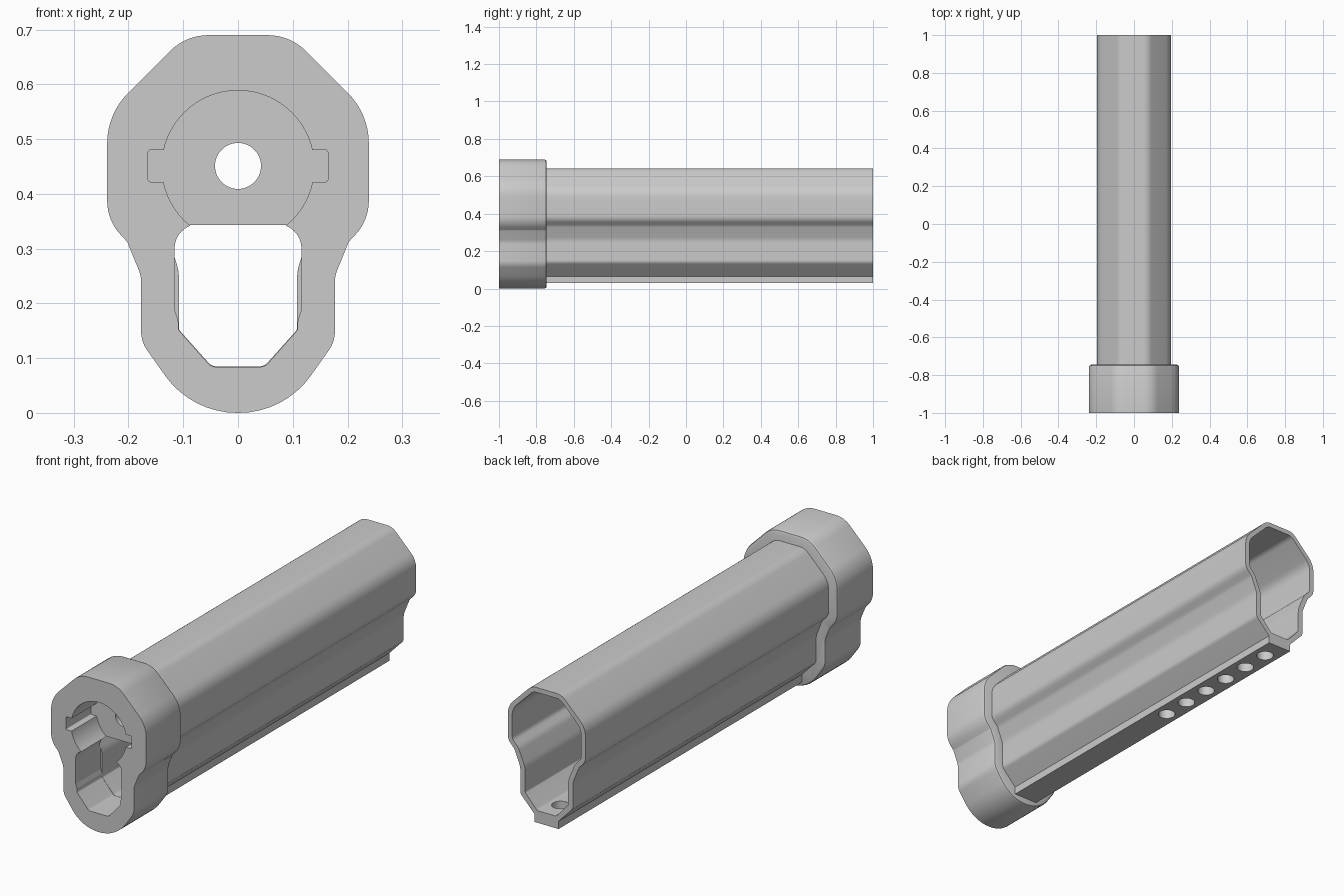
import bpy, bmesh, math
from mathutils import Vector, Matrix

if "Cube" in bpy.data.objects:
    bpy.data.objects.remove(bpy.data.objects["Cube"], do_unlink=True)

FRONT, SEAT, SHOULDER, BACK = -1.0, -0.82, -0.745, 1.0

grey = bpy.data.materials.new("plain_grey")
grey.use_nodes = True
grey.diffuse_color = (0.6, 0.6, 0.6, 1)
grey.node_tree.nodes["Principled BSDF"].inputs["Base Color"].default_value = (0.6, 0.6, 0.6, 1)


def outline(half, steps=8):
    """Mirror the (x, z, radius) corners and round each one with an arc."""
    corners = half + [(-x, z, r) for x, z, r in reversed(half)]
    points = []
    for i, (x, z, r) in enumerate(corners):
        p = Vector((x, z))
        if r == 0:
            points.append(p)
            continue
        a = (Vector(corners[i - 1][:2]) - p).normalized()
        b = (Vector(corners[(i + 1) % len(corners)][:2]) - p).normalized()
        half_angle = a.angle(b) / 2
        centre = p + (a + b).normalized() * (r / math.sin(half_angle))
        reach = r / math.tan(half_angle)
        start, end = p + a * reach - centre, p + b * reach - centre
        sweep = math.pi - 2 * half_angle
        for k in range(steps + 1):
            t = k / steps
            arm = start * math.sin((1 - t) * sweep) + end * math.sin(t * sweep)
            points.append(centre + arm / math.sin(sweep))
    return points


def make_object(name, bm):
    bmesh.ops.recalc_face_normals(bm, faces=bm.faces)
    mesh = bpy.data.meshes.new(name)
    bm.to_mesh(mesh)
    bm.free()
    mesh.materials.append(grey)
    obj = bpy.data.objects.new(name, mesh)
    bpy.context.collection.objects.link(obj)
    return obj


def prism(name, points, y0, y1, bevel=0):
    """Extrude an x-z outline along y, with an optional bevel on the far rim."""
    bm = bmesh.new()
    near = [bm.verts.new((p.x, y0, p.y)) for p in points]
    far = [bm.verts.new((p.x, y1, p.y)) for p in points]
    bm.faces.new(near)
    cap = bm.faces.new(far)
    for i in range(len(points)):
        bm.faces.new((near[i - 1], near[i], far[i], far[i - 1]))
    if bevel:
        bmesh.ops.recalc_face_normals(bm, faces=bm.faces)
        bmesh.ops.bevel(bm, geom=list(cap.edges), offset=bevel, segments=2,
                        profile=0.5, affect='EDGES')
    return make_object(name, bm)


def cylinder(name, radius, depth, location, axis, sides=48):
    bm = bmesh.new()
    matrix = Matrix.Translation(location) @ Matrix.Rotation(math.pi / 2 if axis == 'Y' else 0, 4, 'X')
    bmesh.ops.create_cone(bm, cap_ends=True, segments=sides, radius1=radius,
                          radius2=radius, depth=depth, matrix=matrix)
    return make_object(name, bm)


def cut(obj, cutter):
    """Subtract the cutter, then throw it away."""
    cutter.hide_render = True
    mod = obj.modifiers.new("cut", 'BOOLEAN')
    mod.operation, mod.solver, mod.object = 'DIFFERENCE', 'EXACT', cutter
    bpy.context.view_layer.objects.active = obj
    bpy.ops.object.modifier_apply(modifier=mod.name)
    bpy.data.objects.remove(cutter, do_unlink=True)


# Cross-sections, right half from top to bottom
collar_half = [(0.095, 0.69, 0.1), (0.239, 0.546, 0.13), (0.239, 0.352, 0.09),
               (0.202, 0.312, 0.02), (0.177, 0.25, 0.06), (0.177, 0.13, 0.06),
               (0.085, 0, 0.162)]
tube_half = [(0.075, 0.643, 0.06), (0.195, 0.523, 0.09), (0.195, 0.37, 0.05),
             (0.162, 0.335, 0.05), (0.132, 0.26, 0.08), (0.132, 0.14, 0.03),
             (0.06, 0.065, 0), (0.06, 0.03, 0)]
bore_half = [(0.067, 0.621, 0.04), (0.173, 0.515, 0.07), (0.173, 0.378, 0.03),
             (0.142, 0.345, 0.07), (0.108, 0.265, 0.1), (0.108, 0.152, 0.01),
             (0.048, 0.085, 0.02)]
mouth_half = [(0.116, 0.345, 0.045), (0.116, 0.19, 0.03), (0.109, 0.168, 0.02),
              (0.109, 0.152, 0.01), (0.049, 0.084, 0.02)]
passage_half = [(0.142, 0.343, 0)] + bore_half[-3:]
key_half = [(0.164, 0.48, 0.004), (0.164, 0.422, 0.004)]

# Collar with keyed round socket, lower passage and a pierced stop plate
collar = prism("front_collar", outline(collar_half), FRONT, SHOULDER, bevel=0.012)
cut(collar, cylinder("socket", 0.139, 0.36, (0, FRONT, 0.45), 'Y', 64))
cut(collar, prism("key_slots", outline(key_half), FRONT - 0.1, SEAT))
cut(collar, prism("mouth", outline(mouth_half), FRONT - 0.1, SEAT))
cut(collar, prism("passage", outline(passage_half), SEAT - 0.004, SHOULDER + 0.1))
cut(collar, cylinder("pin_hole", 0.042, 0.6, (0, SEAT, 0.451), 'Y'))

# Hollow tube with a flat rail below, drilled by a row of holes
tube = prism("tube_body", outline(tube_half), SHOULDER, BACK)
cut(tube, prism("tube_bore", outline(bore_half), SHOULDER - 0.1, BACK + 0.1))
for i in range(6):
    cut(tube, cylinder("rail_hole", 0.037, 0.2, (0, 0.9 - i * 0.135, 0.08), 'Z', 32))

# Smooth rounded corners, keep hard edges
for obj in (collar, tube):
    bpy.ops.object.select_all(action='DESELECT')
    obj.select_set(True)
    bpy.context.view_layer.objects.active = obj
    bpy.ops.object.shade_smooth_by_angle(angle=math.radians(30))
